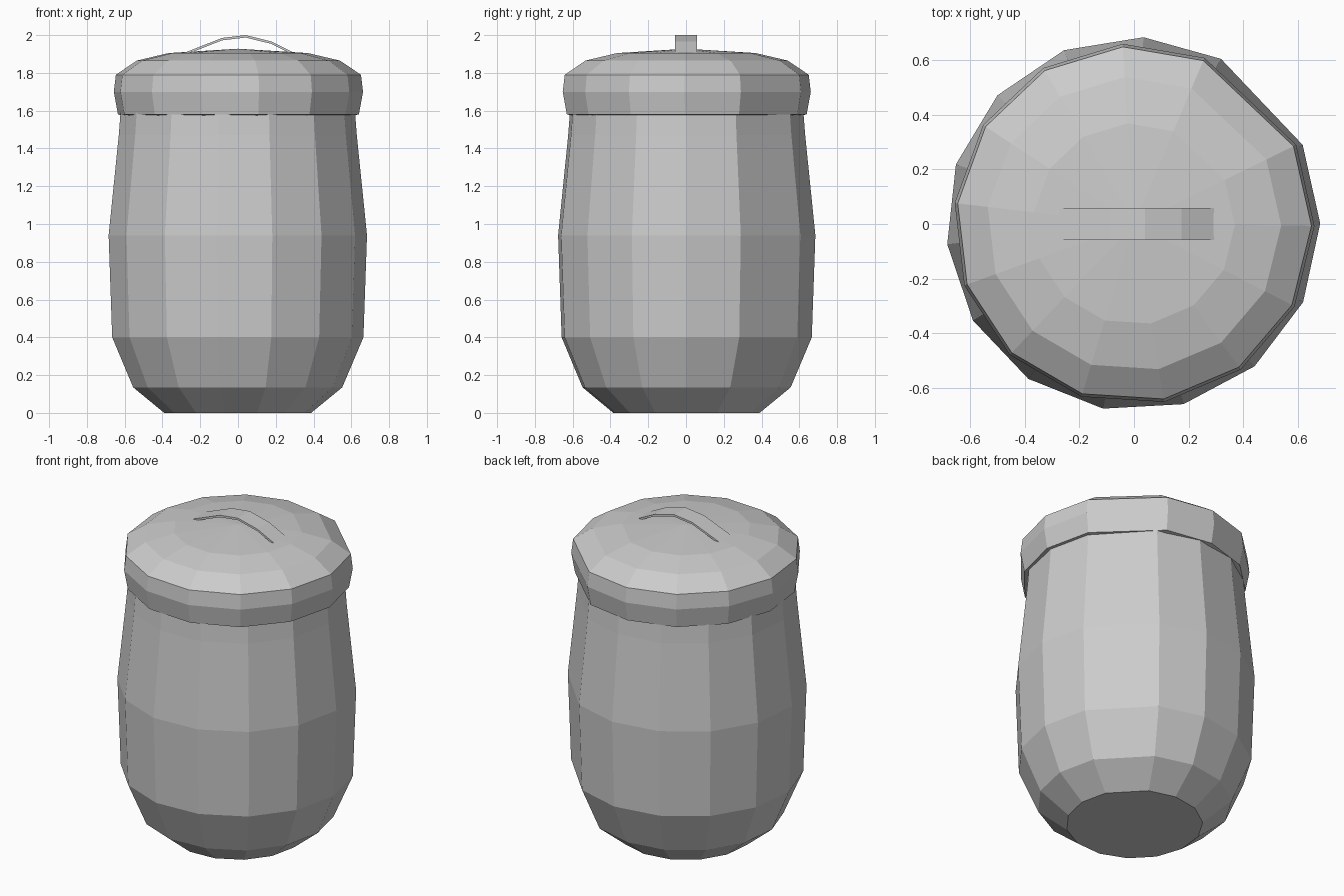
import bpy, bmesh
from math import sin, cos, radians

if "Cube" in bpy.data.objects:
    bpy.data.objects.remove(bpy.data.objects["Cube"])


def make_object(name, bm):
    bmesh.ops.recalc_face_normals(bm, faces=bm.faces)
    mesh = bpy.data.meshes.new(name)
    bm.to_mesh(mesh)
    bm.free()
    obj = bpy.data.objects.new(name, mesh)
    bpy.context.collection.objects.link(obj)
    return obj


def lathe(name, profile, sides, start, end, cap_bottom=False, centre_x=0.0):
    """Faceted revolve; the angles from end round to start form one wider facet."""
    bm = bmesh.new()
    step = (end - start) / (sides - 1)
    angles = [radians(start + step * i) for i in range(sides)]
    rings = []
    for r, z in profile:
        if r == 0:
            rings.append([bm.verts.new((centre_x, 0, z))])
        else:
            rings.append([bm.verts.new((centre_x + r * cos(a), r * sin(a), z)) for a in angles])
    for low, high in zip(rings, rings[1:]):
        for i in range(sides):
            j = (i + 1) % sides
            if len(high) == 1:
                bm.faces.new((low[i], low[j], high[0]))
            else:
                bm.faces.new((low[i], low[j], high[j], high[i]))
    if cap_bottom:
        bm.faces.new(rings[0][::-1])
    return make_object(name, bm)


# Jar body
lathe("jar_body",
      [(0.39, 0), (0.555, 0.135), (0.667, 0.40), (0.686, 0.94), (0.632, 1.47), (0.622, 1.60)],
      14, 62, 385, cap_bottom=True, centre_x=-0.003)

# Domed lid with a rolled rim
lathe("lid",
      [(0.605, 1.60), (0.61, 1.575), (0.64, 1.58), (0.662, 1.70), (0.651, 1.79),
       (0.54, 1.865), (0.37, 1.905), (0, 1.928)],
      13, 67, 386)

# Thin arched strap handle
arch = [(-0.28, 1.908), (-0.085, 1.985), (0.04, 2.0), (0.175, 1.967), (0.297, 1.907)]
bm = bmesh.new()
sections = []
for x, z in arch:
    sections.append([bm.verts.new((x, y, z - d))
                     for y, d in ((-0.058, 0), (0.058, 0), (0.058, 0.013), (-0.058, 0.013))])
for a, b in zip(sections, sections[1:]):
    for i in range(4):
        j = (i + 1) % 4
        bm.faces.new((a[i], a[j], b[j], b[i]))
bm.faces.new(sections[0])
bm.faces.new(sections[-1][::-1])
make_object("lid_handle", bm)
